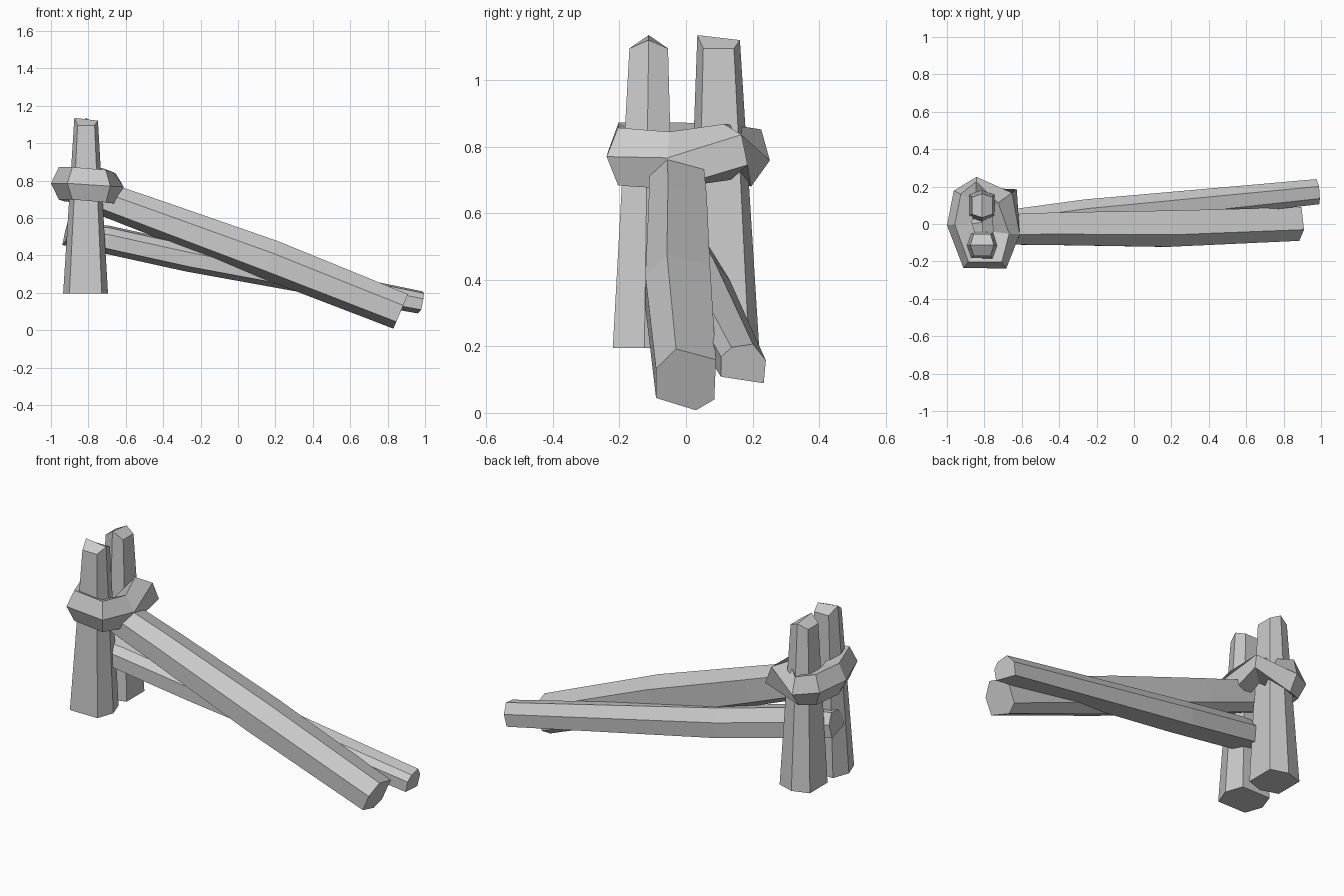
import bpy, bmesh, math
from mathutils import Vector, Matrix

if "Cube" in bpy.data.objects:
    bpy.data.objects.remove(bpy.data.objects["Cube"])


def loft(name, rings, closed=False, ridge=False):
    """Skin a list of equal-length point rings into a flat-shaded mesh."""
    bm = bmesh.new()
    vs = [[bm.verts.new(p) for p in r] for r in rings]
    n = len(vs[0])
    pairs = list(zip(vs, vs[1:])) + ([(vs[-1], vs[0])] if closed else [])
    for a, b in pairs:
        for i in range(n):
            j = (i + 1) % n
            bm.faces.new((a[i], a[j], b[j], b[i]))
    if not closed:
        bm.faces.new(vs[0])
        top = vs[-1]
        if ridge:
            bm.faces.new(top[0:4])
            bm.faces.new(top[3:6] + top[0:1])
        else:
            bm.faces.new(top)
    bmesh.ops.recalc_face_normals(bm, faces=bm.faces)
    me = bpy.data.meshes.new(name)
    bm.to_mesh(me)
    bm.free()
    ob = bpy.data.objects.new(name, me)
    bpy.context.collection.objects.link(ob)
    return ob


# Posts: tapered hexagons with a pitched top; the ridge joins the two points
HEX = [(1, 0), (.72, 1), (-.72, 1), (-1, 0), (-.72, -1), (.72, -1)]


def post(name, base, top, turned):
    rings = []
    for (cx, cy, z, point, flat), drops in ((base, (0, 0)), (top, (.015, .04))):
        ring = []
        for i, (u, v) in enumerate(HEX):
            a, b = u * point, v * flat
            x, y = (b, a) if turned else (a, b)
            dz = (drops[0] if i == 0 else 0 if i == 3 else drops[1])
            ring.append((cx + x, cy + y, z - dz))
        rings.append(ring)
    return loft(name, rings, ridge=True)


post("front_post", (-.815, -.125, .195, .12, .095), (-.812, -.112, 1.135, .063, .058), False)
post("back_post", (-.815, .11, .195, .11, .095), (-.812, .098, 1.135, .064, .055), True)


# Rails: irregular hexagonal logs lofted through a few stations
def rail(name, profile, direction, stations):
    d = Vector(direction).normalized()
    side = Vector((0, 0, 1)).cross(d).normalized()
    up = d.cross(side)
    return loft(name, [[Vector(c) + (side * u + up * v) * s for u, v in profile]
                       for *c, s in stations])


rail("upper_rail",
     [(-.09, .035), (-.03, .1), (.09, .065), (.085, -.065), (.03, -.1), (-.09, -.06)],
     (.92, 0, -.39),
     [(-.78, -.03, .725, .88), (-.43, -.025, .597, .97),
      (.17, -.025, .377, 1.08), (.87, 0, .1, 1)])
rail("lower_rail",
     [(-.07, -.04), (.06, -.06), (.065, .01), (.025, .06), (-.04, .05), (-.07, .02)],
     (.98, .1, -.2),
     [(-.92, -.03, .517, 1.05), (-.7, -.01, .485, 1.25),
      (-.26, .05, .388, 1.25), (.98, .175, .148, 1)])

# Binding: chunky loop around both posts, twisted at the back right corner
SECTION = [(0, .065), (75, .09), (140, .09), (220, .09), (285, .09)]
PATH = [(-.935, 0, .785, 0), (-.905, .15, .775, 0), (-.845, .188, .77, -10),
        (-.69, .14, .79, 45), (-.675, -.05, .755, 10),
        (-.72, -.185, .77, 0), (-.87, -.185, .785, 0)]
rings = []
for i, (x, y, z, roll) in enumerate(PATH):
    p, q = Vector(PATH[i - 1][:2]), Vector(PATH[(i + 1) % len(PATH)][:2])
    t = (q - p).normalized()
    out = Vector((-t.y, t.x, 0))
    rings.append([Vector((x, y, z)) + out * r * math.cos(math.radians(a + roll))
                  + Vector((0, 0, r * math.sin(math.radians(a + roll))))
                  for a, r in SECTION])
loft("rope_binding", rings, closed=True)
